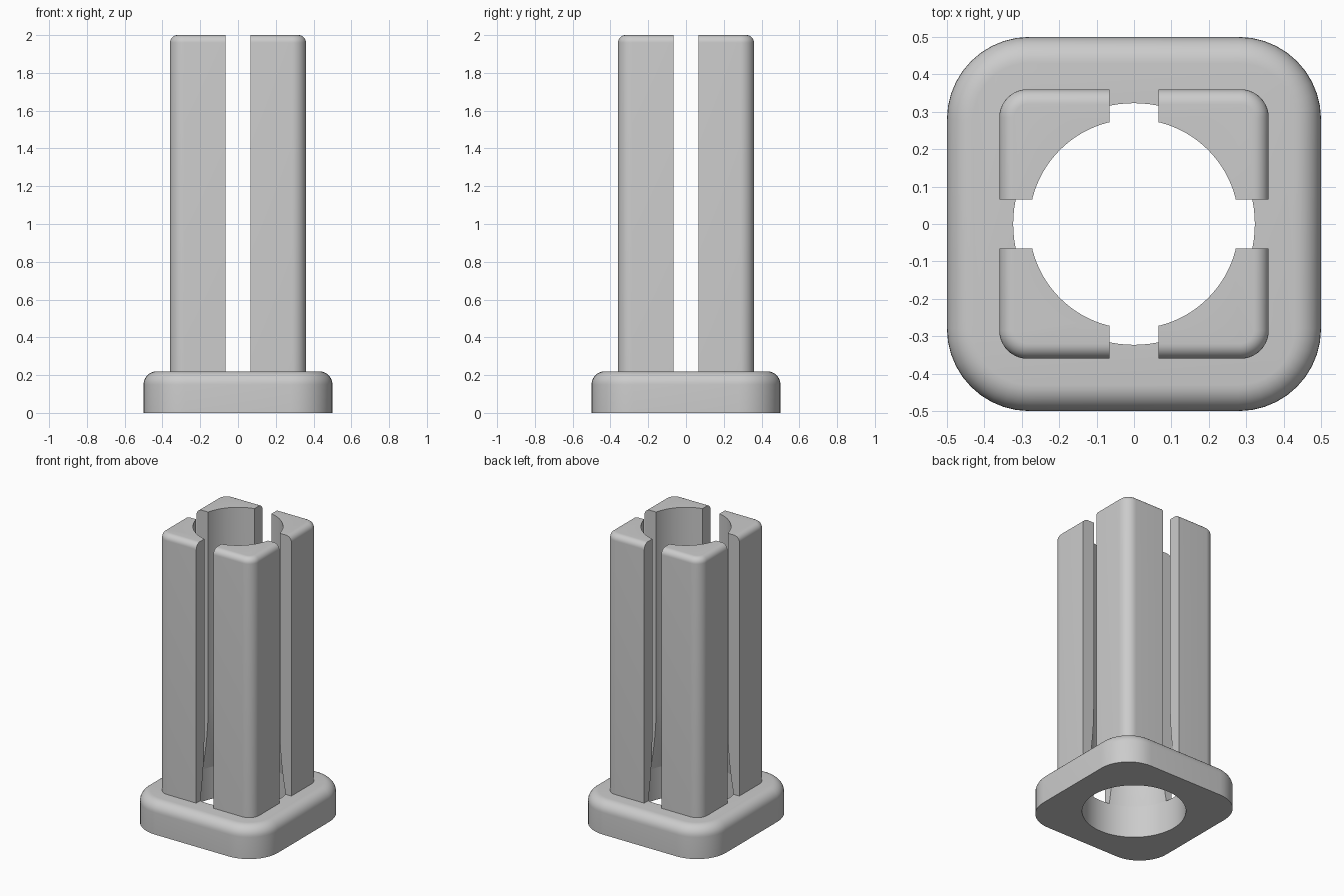
import bpy
import bmesh
from math import sin, cos, pi, radians

cube = bpy.data.objects.get("Cube")
if cube:
    bpy.data.objects.remove(cube, do_unlink=True)

grey = bpy.data.materials.new("plain grey")
grey.use_nodes = True
grey.diffuse_color = (0.6, 0.6, 0.6, 1)
grey.node_tree.nodes["Principled BSDF"].inputs["Base Color"].default_value = (0.6, 0.6, 0.6, 1)


def loft(name, rings):
    """Skin a stack of equal-length point rings into a closed solid."""
    bm = bmesh.new()
    loops = [[bm.verts.new(p) for p in ring] for ring in rings]
    n = len(loops[0])
    for low, high in zip(loops, loops[1:]):
        for i in range(n):
            j = (i + 1) % n
            bm.faces.new((low[i], low[j], high[j], high[i]))
    bm.faces.new(loops[0][::-1])
    bm.faces.new(loops[-1])
    mesh = bpy.data.meshes.new(name)
    bm.to_mesh(mesh)
    bm.free()
    mesh.materials.append(grey)
    obj = bpy.data.objects.new(name, mesh)
    bpy.context.collection.objects.link(obj)
    return obj


def rounded_ring(half, radius, inset, z, steps=10):
    """Rounded square outline, moved inward by inset."""
    core = half - radius
    ring = []
    for quarter, (sx, sy) in enumerate(((1, 1), (-1, 1), (-1, -1), (1, -1))):
        for k in range(steps + 1):
            a = (quarter + k / steps) * pi / 2
            r = radius - inset
            ring.append((sx * core + r * cos(a), sy * core + r * sin(a), z))
    return ring


def rounded_block(name, half, radius, bottom, top, fillet, steps=8):
    """Rounded square prism with a filleted top rim."""
    rings = [rounded_ring(half, radius, 0, bottom)]
    for k in range(steps + 1):
        a = k / steps * pi / 2
        rings.append(rounded_ring(half, radius, fillet * (1 - cos(a)), top - fillet * (1 - sin(a))))
    return loft(name, rings)


def circle(r, z, n=96):
    return [(r * cos(2 * pi * i / n), r * sin(2 * pi * i / n), z) for i in range(n)]


def slot(name, hx, hy, bottom, top):
    return loft(name, [[(-hx, -hy, z), (hx, -hy, z), (hx, hy, z), (-hx, hy, z)] for z in (bottom, top)])


def cut(obj, cutter):
    mod = obj.modifiers.new("cut " + cutter.name, "BOOLEAN")
    mod.operation = "DIFFERENCE"
    mod.solver = "EXACT"
    mod.object = cutter
    cutter.hide_render = True
    cutter.hide_set(True)


BASE_TOP, TOP = 0.22, 2.0
WIDE, NARROW = 0.323, 0.28

# Solid parts
base = rounded_block("base_plate", 0.5, 0.22, 0, BASE_TOP, 0.07)
prongs = rounded_block("four_prongs", 0.36, 0.075, BASE_TOP, TOP, 0.04)

# Bore: straight in the base, easing to a narrower sleeve between the prongs
taper = [circle(NARROW + (WIDE - NARROW) * (1 - k / 8) ** 2, BASE_TOP + 0.45 * k / 8) for k in range(9)]
bore = loft("bore_cutter", [circle(WIDE, -0.1)] + taper + [circle(NARROW, TOP + 0.1)])
cut(base, bore)
cut(prongs, bore)

# Crossed slots split the sleeve into four prongs
cut(prongs, slot("slot_cutter_x", 0.6, 0.065, 0.1, TOP + 0.1))
cut(prongs, slot("slot_cutter_y", 0.065, 0.6, 0.1, TOP + 0.1))

# Bake the cuts, drop the cutters and smooth the rounded faces
depsgraph = bpy.context.evaluated_depsgraph_get()
for obj in (base, prongs):
    baked = bpy.data.meshes.new_from_object(obj.evaluated_get(depsgraph))
    obj.modifiers.clear()
    obj.data = baked
for obj in [o for o in bpy.data.objects if "cutter" in o.name]:
    bpy.data.objects.remove(obj, do_unlink=True)
for obj in (base, prongs):
    bpy.ops.object.select_all(action="DESELECT")
    obj.select_set(True)
    bpy.context.view_layer.objects.active = obj
    bpy.ops.object.shade_smooth_by_angle(angle=radians(30))
